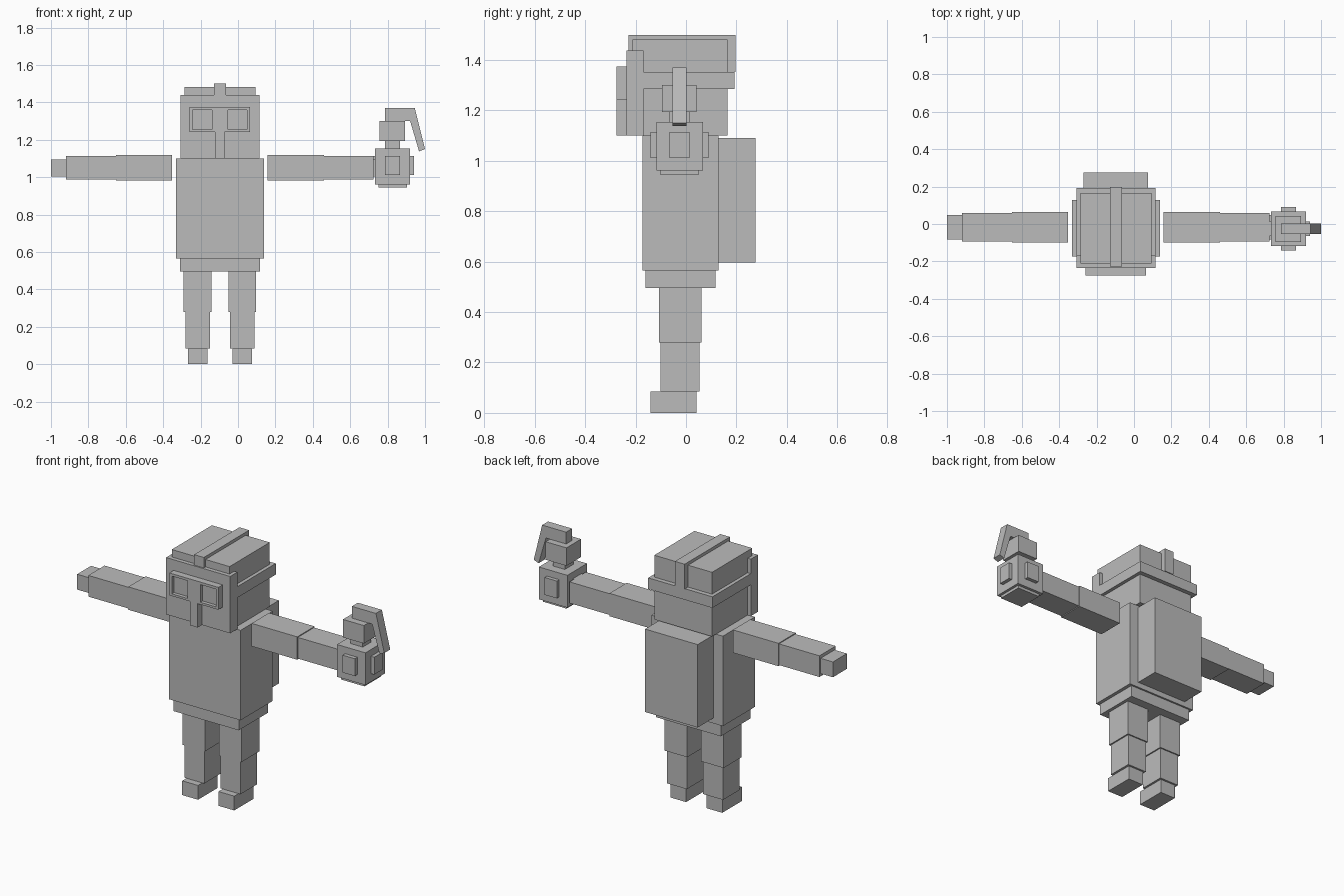
import bpy
import bmesh

if "Cube" in bpy.data.objects:
    bpy.data.objects.remove(bpy.data.objects["Cube"])

CX = -0.097  # mirror plane of the body

grey = bpy.data.materials.new("plain grey")
grey.diffuse_color = (0.5, 0.5, 0.5, 1)
grey.use_nodes = True
grey.node_tree.nodes["Principled BSDF"].inputs["Base Color"].default_value = grey.diffuse_color


def finish(name, bm):
    bmesh.ops.recalc_face_normals(bm, faces=bm.faces)
    mesh = bpy.data.meshes.new(name)
    bm.to_mesh(mesh)
    bm.free()
    mesh.materials.append(grey)
    ob = bpy.data.objects.new(name, mesh)
    bpy.context.collection.objects.link(ob)
    return ob


def box(name, x, y, z):
    """Box from (min, max) pairs."""
    bm = bmesh.new()
    bmesh.ops.create_cube(bm, size=1)
    for v in bm.verts:
        v.co = [(a + b) / 2 + c * (b - a) for (a, b), c in zip((x, y, z), v.co)]
    return finish(name, bm)


def prism(name, outline, y):
    """Extrude an x-z outline from y[0] to y[1]."""
    bm = bmesh.new()
    face = bm.faces.new([bm.verts.new((px, y[0], pz)) for px, pz in outline])
    ext = bmesh.ops.extrude_face_region(bm, geom=[face])["geom"]
    for v in ext:
        if isinstance(v, bmesh.types.BMVert):
            v.co.y = y[1]
    return finish(name, bm)


def centred(half):
    return (CX - half, CX + half)


# Torso
box("torso", centred(0.235), (-0.173, 0.128), (0.565, 1.10))
box("pelvis", centred(0.214), (-0.16, 0.117), (0.495, 0.565))
box("backpack", centred(0.173), (0.128, 0.276), (0.597, 1.09))

# Legs, mirrored about the body centre
for side, s in (("left", -1), ("right", 1)):
    for part, inner, outer, y, z in (
        ("thigh", 0.046, 0.194, (-0.107, 0.062), (0.28, 0.495)),
        ("shin", 0.054, 0.185, (-0.101, 0.054), (0.085, 0.28)),
        ("foot", 0.067, 0.171, (-0.141, 0.042), (0.0, 0.085)),
    ):
        x = sorted((CX + s * inner, CX + s * outer))
        box(f"{side}_{part}", x, y, z)

# Arms, mirrored about the body centre
for side, s in (("left", -1), ("right", 1)):
    for part, inner, outer, y, z in (
        ("upper_arm", 0.256, 0.556, (-0.099, 0.064), (0.983, 1.119)),
        ("forearm", 0.556, 0.822, (-0.094, 0.059), (0.988, 1.114)),
        ("hand", 0.822, 0.903, (-0.083, 0.048), (1.004, 1.095)),
    ):
        x = sorted((CX + s * inner, CX + s * outer))
        box(f"{side}_{part}", x, y, z)

# Head and helmet
box("head", centred(0.19), (-0.169, 0.165), (1.10, 1.286))
box("helmet_brim", centred(0.211), (-0.169, 0.192), (1.286, 1.352))
box("helmet_cap", centred(0.19), (-0.212, 0.165), (1.352, 1.482))
box("helmet_ridge", centred(0.032), (-0.228, 0.197), (1.352, 1.50))
box("face_plate", centred(0.211), (-0.236, -0.169), (1.10, 1.438))

# T-shaped mask with two recessed lenses
w, n = 0.161, 0.025
mask = prism("mask", [(CX - w, 1.242), (CX - n, 1.242), (CX - n, 1.10),
                      (CX + n, 1.10), (CX + n, 1.242), (CX + w, 1.242),
                      (CX + w, 1.375), (CX - w, 1.375)], (-0.276, -0.236))
for s in (-1, 1):
    x = sorted((CX + s * 0.043, CX + s * 0.145))
    cutter = box("lens_cutter", x, (-0.30, -0.255), (1.255, 1.36))
    cutter.hide_render = True
    cutter.hide_viewport = True
    mod = mask.modifiers.new("lens recess", "BOOLEAN")
    mod.operation = "DIFFERENCE"
    mod.solver = "EXACT"
    mod.object = cutter

# Gauntlet block with raised plates
box("gauntlet", (0.733, 0.92), (-0.117, 0.068), (0.962, 1.154))
box("gauntlet_front_back_plate", (0.787, 0.867), (-0.141, 0.09), (1.011, 1.114))
box("gauntlet_side_plate", (0.715, 0.942), (-0.065, 0.014), (1.011, 1.114))
box("gauntlet_base", (0.75, 0.904), (-0.103, 0.051), (0.945, 0.962))

# Hook tool on top of the gauntlet
box("tool_neck", (0.787, 0.866), (-0.065, 0.014), (1.154, 1.194))
box("tool_block", (0.757, 0.894), (-0.095, 0.042), (1.194, 1.301))
prism("tool_hook", [(0.787, 1.301), (0.787, 1.371), (0.945, 1.371),
                    (1.0, 1.15), (0.968, 1.138), (0.92, 1.301)],
      (-0.054, 0.002))
